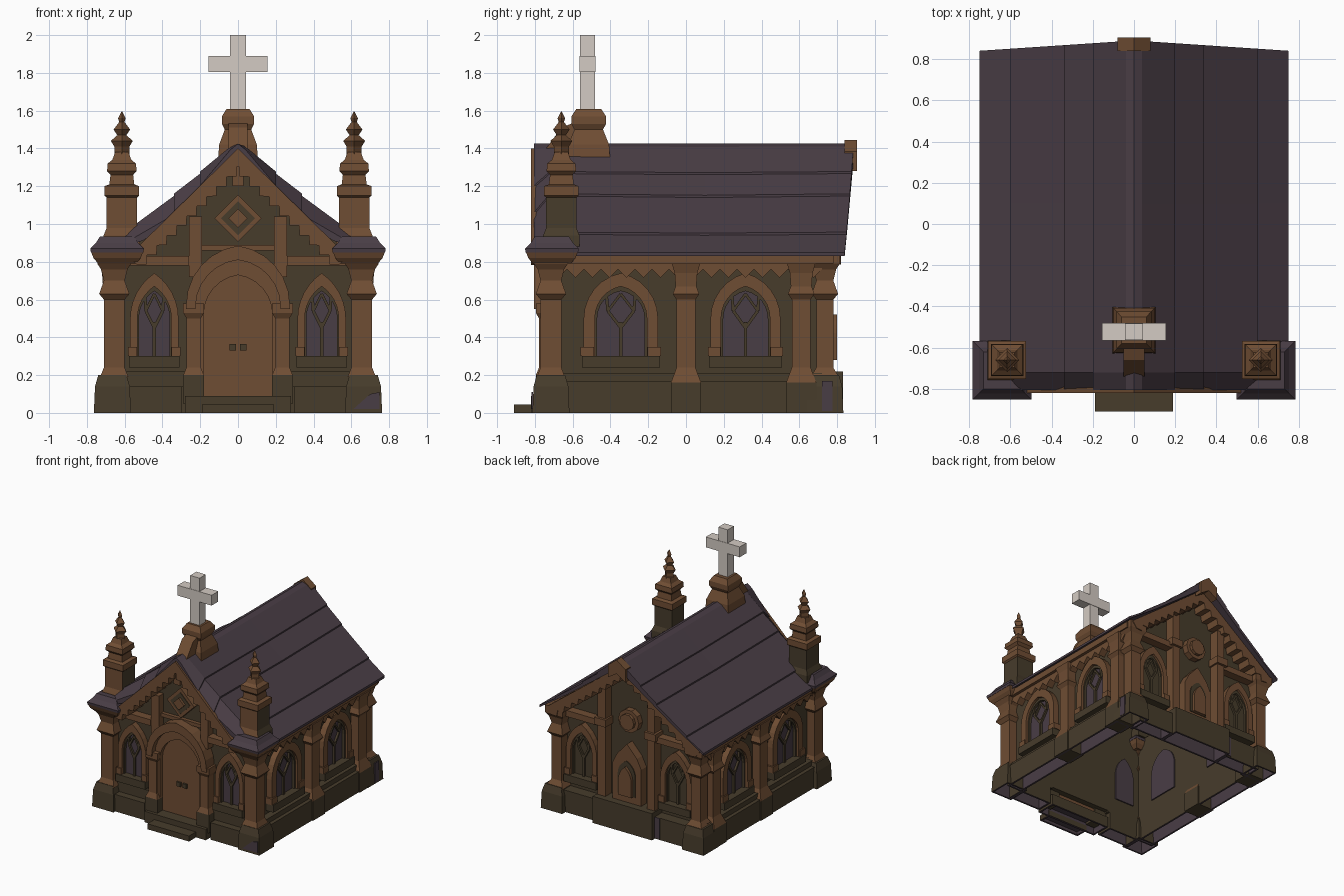
import bpy, bmesh, math
from mathutils import Matrix, Vector

if "Cube" in bpy.data.objects:
    bpy.data.objects.remove(bpy.data.objects["Cube"])


def material(name, rgb):
    lin = [((c / 255 + 0.055) / 1.055) ** 2.4 for c in rgb] + [1]
    m = bpy.data.materials.new(name)
    m.use_nodes = True
    m.diffuse_color = lin
    m.node_tree.nodes["Principled BSDF"].inputs["Base Color"].default_value = lin
    return m


BROWN = material("warm brown trim", (111, 77, 51))
DARK = material("dark olive stone", (71, 60, 43))
ROOF = material("dusky purple roof", (73, 61, 69))
PALE = material("pale stone", (212, 203, 195))


def loft(name, rings, mats, mtx=None, rule=None):
    """Skin a row of equal rings and cap both ends."""
    bm = bmesh.new()
    rows = [[bm.verts.new(p) for p in r] for r in rings]
    n = len(rows[0])
    for a, b in zip(rows, rows[1:]):
        for i in range(n):
            j = (i + 1) % n
            bm.faces.new((a[i], a[j], b[j], b[i]))
    bm.faces.new(rows[0][::-1])
    bm.faces.new(rows[-1])
    if mtx:
        bm.transform(mtx)
    bmesh.ops.recalc_face_normals(bm, faces=bm.faces)
    bm.faces.index_update()
    if rule:
        for f in bm.faces:
            f.material_index = rule(f)
    me = bpy.data.meshes.new(name)
    bm.to_mesh(me)
    bm.free()
    for m in mats if isinstance(mats, list) else [mats]:
        me.materials.append(m)
    bpy.context.collection.objects.link(bpy.data.objects.new(name, me))


SQUARE = ((-1, -1), (1, -1), (1, 1), (-1, 1))
DIAMOND = ((0, -1), (1, 0), (0, 1), (-1, 0))


def stack(name, x, y, levels, mat, ratio=1.0, rule=None, shape=SQUARE):
    """Four-sided tower of (height, half width) levels."""
    loft(name, [[(x + a * w, y + b * w * ratio, z) for a, b in shape] for z, w in levels], mat, rule=rule)


def box(name, x, y, z, mat):
    loft(name, [[(x[0], y[0], h), (x[1], y[0], h), (x[1], y[1], h), (x[0], y[1], h)] for h in z], mat)


def dark_foot(f):
    return int(f.calc_center_median().z < 0.2)


def pocket(f):
    return int(f.index < 4 or f.normal.z < -0.5)


def plinth(name, mtx, u, d, h):
    """Base block, open underneath, with a purple inside."""
    rings = []
    for z, t in ((h - 0.02, 0.015), (0, 0.015), (0, 0), (h, 0)):
        x0, x1, y0, y1 = u[0] + t, u[1] - t, -d[1] + t, -d[0] - t
        rings.append([(x0, y0, z), (x1, y0, z), (x1, y1, z), (x0, y1, z)])
    loft(name, rings, [DARK, ROOF], mtx, pocket)


def wall_frame(angle, dist):
    return Matrix.Rotation(math.radians(angle), 4, "Z") @ Matrix.Translation((0, -dist, 0))


def panel(name, mtx, pts, d0, d1, mat):
    """Extrude a wall outline outward from depth d0 to d1."""
    loft(name, [[(u, -d, v) for u, v in pts] for d in (d0, d1)], mat, mtx)


def slab(name, mtx, u, v, d, mat):
    panel(name, mtx, [(u[0], v[0]), (u[1], v[0]), (u[1], v[1]), (u[0], v[1])], d[0], d[1], mat)


def arch(c, w, z0, zs, zt, n=6):
    """Pointed arch outline, from lower right over the tip to lower left."""
    h = zt - zs
    r = (w * w + h * h) / (2 * w)
    end = math.atan2(h, r - w)
    half = [(w, z0)] + [(w - r + r * math.cos(end * i / n), zs + r * math.sin(end * i / n)) for i in range(n + 1)]
    return [(c + u, v) for u, v in half] + [(c - u, v) for u, v in half[-2::-1]]


def arch_ring(name, mtx, outer, inner, d0, d1, mat):
    panel(name, mtx, arch(*outer) + arch(*inner)[::-1], d0, d1, mat)


def bar(name, mtx, p, q, w, d0, d1, mat):
    p, q = Vector(p), Vector(q)
    d = (q - p).normalized() * w
    s = Vector((-d.y, d.x))
    panel(name, mtx, [p + s, q + s, q - s, p - s], d0, d1, mat)


def fringe(name, mtx, p, q, w, tooth, n, d0, d1):
    """Trim strip with a row of pointed teeth along its lower edge."""
    p, q = Vector(p), Vector(q)
    d = (q - p).normalized()
    s = Vector((d.y, -d.x))
    low = [p.lerp(q, i / (2 * n)) + s * (w + tooth * (i % 2)) for i in range(2 * n + 1)]
    panel(name, mtx, [p, q] + low[::-1], d0, d1, BROWN)


def window(name, mtx, c, w, glass=ROOF):
    g = w * 0.7
    panel(name + "_glass", mtx, arch(c, g, 0.28, 0.5, 0.67), -0.06, 0.008, glass)
    arch_ring(name + "_frame", mtx, (c, w, 0.27, 0.5, 0.74), (c, g, 0.27, 0.5, 0.67), 0, 0.05, BROWN)
    arch_ring(name + "_inner_frame", mtx, (c, g + .005, .27, .5, .675), (c, g * .91, .27, .5, .645), 0, .03, DARK)
    slab(name + "_sill", mtx, (c - w * 1.05, c + w * 1.05), (0.24, 0.3), (0, 0.07), DARK)
    bar(name + "_mullion", mtx, (c, 0.29), (c, 0.48), 0.009, 0, 0.025, DARK)
    for s in (-1, 1):
        slab(name + "_frame_foot", mtx, sorted((c + s * w * .72, c + s * w * 1.08)), (0.3, 0.35), (0, 0.06), BROWN)
        bar(name + "_branch", mtx, (c, 0.45), (c + s * g * 0.5, 0.54), 0.008, 0, 0.025, DARK)
        bar(name + "_branch_tip", mtx, (c + s * g * 0.5, 0.54), (c + s * g * 0.55, 0.62), 0.008, 0, 0.025, DARK)
        bar(name + "_crossing", mtx, (c + s * g * 0.5, 0.54), (c, 0.63), 0.007, 0, 0.025, DARK)


FRONT, BACK = wall_frame(0, 0.70), wall_frame(180, 0.70)
SIDES = {"left": wall_frame(90, 0.64), "right": wall_frame(-90, 0.64)}

# Hollow walls
gable = [(-0.64, 0.15), (0.64, 0.15), (0.64, 0.88), (0, 1.38), (-0.64, 0.88)]
panel("front_wall", FRONT, gable, -0.05, 0, DARK)
panel("back_wall", BACK, gable, -0.05, 0, DARK)

# Long sides: wall, plinth, windows, pilasters and eaves
for side, m in SIDES.items():
    s = 1 if side == "left" else -1
    slab(side + "_wall", m, (-0.69, 0.69), (0.15, 0.88), (-0.05, 0), DARK)
    plinth(side + "_plinth", m, (-0.66, 0.66), (-0.05, 0.09), 0.17)
    slab(side + "_plinth_ledge", m, (-0.72, 0.72), (0.17, 0.21), (-0.05, 0.06), DARK)
    fringe(side + "_eaves_fringe", m, (-0.72, 0.84), (0.72, 0.84), 0.08, 0.045, 16, 0, 0.06)
    slab(side + "_eaves_moulding", m, (-0.78, 0.78), (0.79, 0.84), (0, 0.085), BROWN)
    for y, w in ((-0.345, 0.197), (0.315, 0.185)):
        window(side + "_window", m, s * y, w)
    for y in (0.0, 0.61):
        stack(side + "_pilaster", s * 0.66, y, [(0.0, 0.08), (0.16, 0.08), (0.24, 0.05), (0.6, 0.05),
              (0.63, 0.07), (0.67, 0.055), (0.74, 0.06), (0.79, 0.075)], [BROWN, DARK], rule=dark_foot)
    # Corner blocks and columns
    for end, x, y, w in (("front", 0.665, -0.715, 0.055), ("back", 0.645, 0.735, 0.045)):
        stack(f"{side}_{end}_corner_block", s * x, y, [(0.14, 0.08), (0, 0.085), (0, 0.098), (0.14, 0.092),
              (0.2, 0.075)], [DARK, ROOF], rule=pocket)
        stack(f"{side}_{end}_corner_column", s * (x - 0.01), y, [(0.19, 0.075), (0.24, w), (0.6, w),
              (0.63, w + 0.025), (0.7, w), (0.76, w + 0.015), (0.79, w + 0.035), (0.85, w + 0.035)], BROWN)
    # Sloped corner caps with pinnacles
    stack(side + "_cap_lip", s * 0.64, -0.71, [(0.79, 0.1), (0.82, 0.125), (0.855, 0.139)], BROWN)
    stack(side + "_corner_cap", s * 0.64, -0.71, [(0.85, 0.139), (0.87, 0.142), (0.9, 0.112), (0.935, 0.09)], ROOF)
    stack(side + "_pinnacle_shaft", s * 0.615, -0.66, [(0.88, 0.096), (0.94, 0.096), (0.98, 0.08), (1.16, 0.08)],
          [DARK, BROWN], rule=lambda f: int(f.normal.y < -0.5))
    stack(side + "_pinnacle", s * 0.615, -0.66, [(1.14, 0.08), (1.15, 0.092), (1.2, 0.092), (1.21, 0.066),
          (1.26, 0.06), (1.28, 0.078), (1.32, 0.075), (1.34, 0.05), (1.38, 0.036)], BROWN)
    stack(side + "_spire", s * 0.615, -0.66, [(1.36, 0.04), (1.41, 0.04), (1.44, 0.058), (1.47, 0.024),
          (1.5, 0.044), (1.54, 0.014), (1.56, 0.02), (1.595, 0.002)], BROWN, shape=DIAMOND)

# Roof: stepped plank courses, front verge pitched lower, ridge leaning back
course = [(0, 1.425), (0.04, 1.41), (0.2, 1.278), (0.2, 1.267), (0.34, 1.16), (0.34, 1.148),
          (0.6, 0.957), (0.6, 0.945), (0.75, 0.85)]
under = [(0.75, 0.83), (0.5, 1.0), (0.25, 1.185), (0, 1.37)]
half = course + under
section = half + [(-x, z) for x, z in half[-2:0:-1]]
rings = []
for y, drop, lean in ((-0.805, 0.1, 0), (-0.72, 0, 0), (0.1, 0.008, 0), (0.84, 0, 0.05)):
    rings.append([(x, y + lean * (1 - abs(x) / 0.75), z - drop * math.sin(math.pi * min(1, abs(x) / 0.75)))
                  for x, z in section])
loft("roof", rings, ROOF)
panel("back_ridge_saddle", BACK, [(0, 1.445), (.08, 1.385), (.08, 1.28), (0, 1.33), (-.08, 1.28), (-.08, 1.385)],
      0.14, 0.205, BROWN)

# Cross on its pedestal
stack("cross_pedestal", 0, -0.515, [(1.34, 0.105), (1.42, 0.1), (1.46, 0.085), (1.5, 0.07), (1.53, 0.085),
      (1.57, 0.085), (1.61, 0.06)], BROWN, 1.08)
panel("pedestal_bracket", wall_frame(90, 0), [(-0.74, 1.4), (-0.56, 1.4), (-0.56, 1.55), (-0.66, 1.51)],
      -0.05, 0.05, BROWN)
box("cross_upright", (-0.043, 0.043), (-0.562, -0.482), (1.6, 2.0), PALE)
box("cross_arms", (-0.155, 0.155), (-0.565, -0.479), (1.805, 1.89), PALE)

for s, tag in ((1, "left"), (-1, "right")):
    # Gable trims
    for end, m, top, foot in (("front", FRONT, (0, 1.4), (0.58, 0.83)), ("back", BACK, (0, 1.37), (0.7, 0.84))):
        foot = (s * foot[0], foot[1])
        fringe(f"{end}_{tag}_gable_trim", m, *((top, foot) if s > 0 else (foot, top)), 0.065, 0.035, 11, 0, 0.12)
    # Front cornice, plinth, window and upright by the gable
    slab(tag + "_front_cornice", FRONT, sorted((s * 0.26, s * 0.7)), (0.78, 0.83), (0, 0.07), BROWN)
    plinth(tag + "_front_plinth", FRONT, sorted((s * 0.3, s * 0.6)), (-0.05, 0.09), 0.14)
    slab(tag + "_front_plinth_ledge", FRONT, sorted((s * 0.28, s * 0.66)), (0.14, 0.22), (-0.05, 0.03), DARK)
    window(tag + "_front_window", FRONT, s * 0.443, 0.128)
    slab(tag + "_front_gable_post", FRONT, sorted((s * 0.19, s * 0.26)), (0.72, 1.04), (0, 0.06), BROWN)
    # Doorway columns and handles
    stack(tag + "_door_column", s * 0.235, -0.74, [(0.05, 0.055), (0.2, 0.055), (0.24, 0.038), (0.5, 0.038),
          (0.53, 0.055), (0.58, 0.055)], [BROWN, DARK], rule=dark_foot)
    slab(tag + "_door_handle", FRONT, sorted((s * 0.01, s * 0.045)), (0.33, 0.365), (0.02, 0.04), DARK)
    # Back bay: niche, pilaster, plinth and cornice
    window(tag + "_back_niche", BACK, s * 0.43, 0.14, DARK)
    slab(tag + "_back_cornice", BACK, sorted((s * 0.2, s * 0.7)), (0.78, 0.83), (0, 0.07), BROWN)
    slab(tag + "_back_pilaster", BACK, sorted((s * 0.19, s * 0.26)), (0.2, 1.1), (0, 0.08), BROWN)
    slab(tag + "_back_pilaster_cap", BACK, sorted((s * 0.175, s * 0.28)), (0.8, 0.86), (0, 0.1), BROWN)
    plinth(tag + "_back_plinth", BACK, sorted((s * 0.27, s * 0.6)), (-0.05, 0.09), 0.18)

# Purple chips in the base
panel("front_corner_chip", FRONT, [(0.61, 0.02), (0.75, 0.02), (0.75, 0.11), (0.7, 0.1)], 0.109, 0.117, ROOF)
slab("side_corner_chip", SIDES["left"], (0.72, 0.775), (0.01, 0.17), (0.097, 0.105), ROOF)
slab("back_bay_chip", BACK, (0.272, 0.315), (0.01, 0.18), (0.089, 0.097), ROOF)

# Door, pointed hood and steps
panel("door", FRONT, arch(0, 0.19, 0.09, 0.52, 0.74), 0, 0.025, BROWN)
arch_ring("door_surround", FRONT, (0, 0.24, 0.1, 0.54, 0.82), (0, 0.182, 0.1, 0.52, 0.73), 0, 0.06, BROWN)
arch_ring("door_hood", FRONT, (0, 0.275, 0.55, 0.57, 0.885), (0, 0.225, 0.55, 0.56, 0.81), 0, 0.105, BROWN)
plinth("door_sill", FRONT, (-0.28, 0.28), (-0.05, 0.12), 0.09)
plinth("door_step", FRONT, (-0.19, 0.19), (0.1, 0.21), 0.045)

# Diamond in the front gable
for part, r, d, mat in (("frame", 0.125, 0.05, BROWN), ("recess", 0.09, 0.055, DARK), ("boss", 0.05, 0.075, BROWN)):
    panel("diamond_" + part, FRONT, [(r * a, 1.03 + r * b) for a, b in DIAMOND], 0, d, mat)
slab("gable_apex_drop", FRONT, (-0.03, 0.03), (1.2, 1.36), (0, 0.1), BROWN)
slab("front_gable_band", FRONT, (-0.26, 0.26), (0.86, 0.89), (0, 0.03), BROWN)

# Back centre bay: projecting plinth, small gabled shrine and round medallion
plinth("back_centre_plinth", BACK, (-0.27, 0.27), (-0.05, 0.13), 0.22)
panel("shrine_frame", BACK, [(-.13, .22), (.13, .22), (.13, .52), (.09, .6), (0, .7), (-.09, .6), (-.13, .52)],
      0, 0.07, BROWN)
panel("shrine_niche", BACK, arch(0, 0.08, 0.28, 0.44, 0.56), 0, 0.077, DARK)
panel("shrine_figure", BACK, arch(0, 0.06, 0.28, 0.4, 0.52), 0, 0.1, BROWN)
disc = [(math.cos(i * math.pi / 5), math.sin(i * math.pi / 5)) for i in range(10)]
for part, r, d in (("rim", 0.095, 0.05), ("boss", 0.065, 0.075)):
    panel("medallion_" + part, BACK, [(r * a, 0.88 + r * b) for a, b in disc], 0, d, BROWN)
